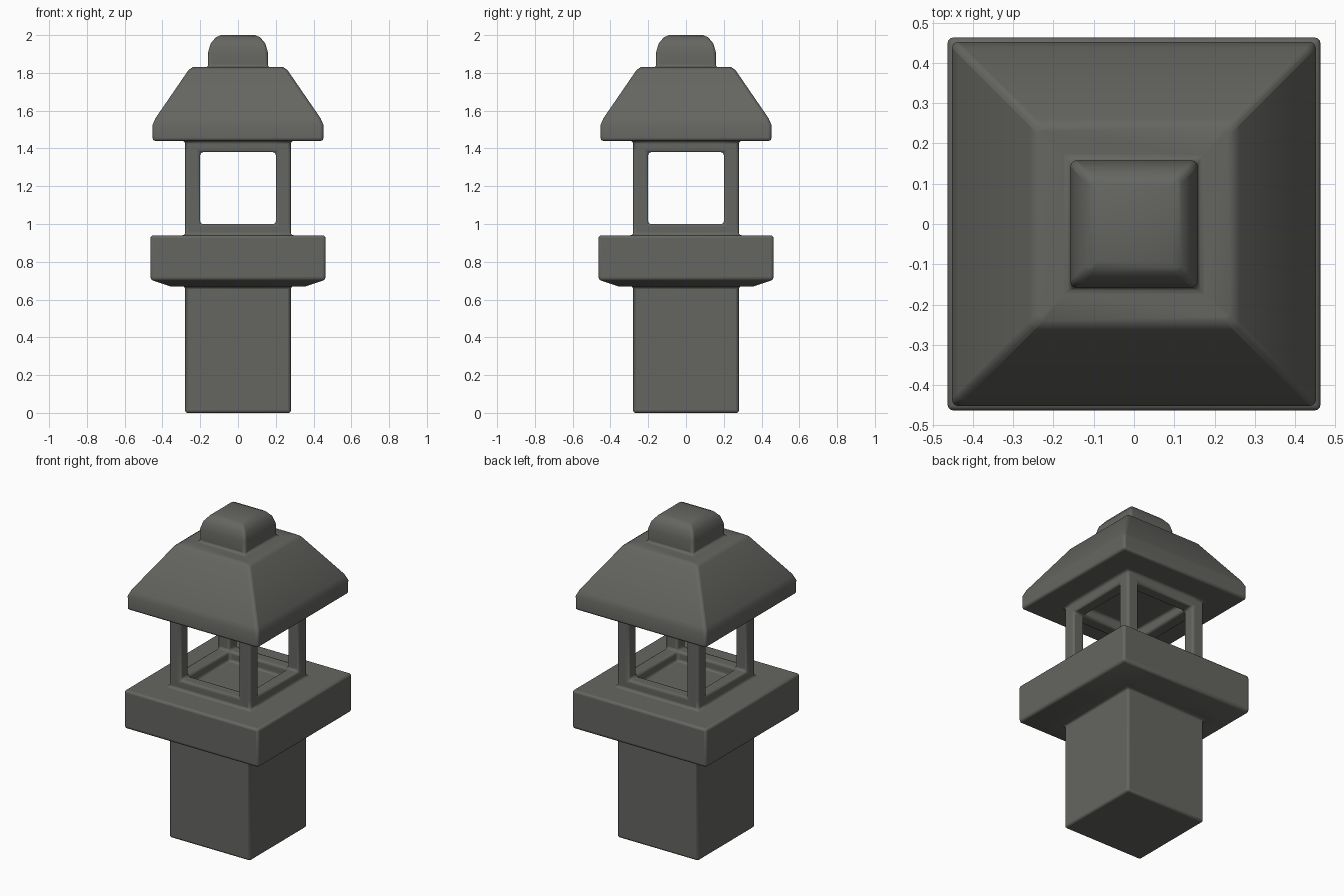
import bpy, bmesh
from math import pi
from mathutils import Matrix, Vector

if "Cube" in bpy.data.objects:
    bpy.data.objects.remove(bpy.data.objects["Cube"])

W, H = 0.28, 0.20                      # frame outer half width, opening half width
Z = [0.94, 1.0, 1.38, 1.44]            # frame floor, sill, lintel, ceiling

bm = bmesh.new()


def quarter(points):
    """Make one face and its three copies turned around z."""
    for k in range(4):
        m = Matrix.Rotation(k * pi / 2, 3, 'Z')
        bm.faces.new([bm.verts.new(m @ Vector(p)) for p in points])


def square(r, z):
    bm.faces.new([bm.verts.new((x * r, y * r, z))
                  for x, y in ((-1, -1), (1, -1), (1, 1), (-1, 1))])


def side(r, z):
    """Front edge of a square ring, split where the frame posts meet it."""
    xs = [-W, -H, H, W] if (r == W and z in (Z[0], Z[3])) else [-r, r]
    return [(x, -r, z) for x in xs]


def loft(profile):
    for (r0, z0), (r1, z1) in zip(profile, profile[1:]):
        quarter(side(r0, z0) + side(r1, z1)[::-1])


# pedestal and slab
loft([(W, 0), (W, 0.67), (0.36, 0.67), (0.463, 0.705), (0.463, Z[0]), (W, Z[0])])
square(W, 0)

# roof and finial
loft([(W, Z[3]), (0.452, Z[3]), (0.452, 1.525), (0.437, 1.56), (0.262, 1.815),
      (0.24, 1.83), (0.158, 1.83), (0.158, 1.91), (0.145, 1.955), (0.118, 1.988),
      (0.09, 2.0)])
square(0.09, 2.0)

# open lantern chamber: outer faces around each window
xs = [-W, -H, H, W]
for i in range(3):
    for j in range(3):
        if (i, j) != (1, 1):
            quarter([(xs[i], -W, Z[j]), (xs[i + 1], -W, Z[j]),
                     (xs[i + 1], -W, Z[j + 1]), (xs[i], -W, Z[j + 1])])
# sill and lintel: inner walls and window reveals
for a, b in ((Z[0], Z[1]), (Z[2], Z[3])):
    quarter([(-H, -H, a), (H, -H, a), (H, -H, b), (-H, -H, b)])
for z in Z[1:3]:
    quarter([(-H, -W, z), (H, -W, z), (H, -H, z), (-H, -H, z)])
# post cheeks
for x in (-H, H):
    quarter([(x, -W, Z[1]), (x, -H, Z[1]), (x, -H, Z[2]), (x, -W, Z[2])])
# floor and ceiling
square(H, Z[0])
square(H, Z[3])

bmesh.ops.remove_doubles(bm, verts=bm.verts, dist=0.0005)
bmesh.ops.recalc_face_normals(bm, faces=bm.faces)

mesh = bpy.data.meshes.new("stone_lantern")
bm.to_mesh(mesh)
bm.free()
lantern = bpy.data.objects.new("stone_lantern", mesh)
bpy.context.collection.objects.link(lantern)

# worn, rounded edges
bevel = lantern.modifiers.new("worn_edges", 'BEVEL')
bevel.width = 0.014
bevel.segments = 3
bevel.limit_method = 'ANGLE'
bevel.angle_limit = 0.6

# mossy dark stone
stone = bpy.data.materials.new("mossy_stone")
stone.diffuse_color = (0.13, 0.13, 0.12, 1)
stone.use_nodes = True
stone.node_tree.nodes["Principled BSDF"].inputs["Base Color"].default_value = stone.diffuse_color
mesh.materials.append(stone)

bpy.context.view_layer.objects.active = lantern
lantern.select_set(True)
bpy.ops.object.shade_smooth_by_angle(angle=0.7)
